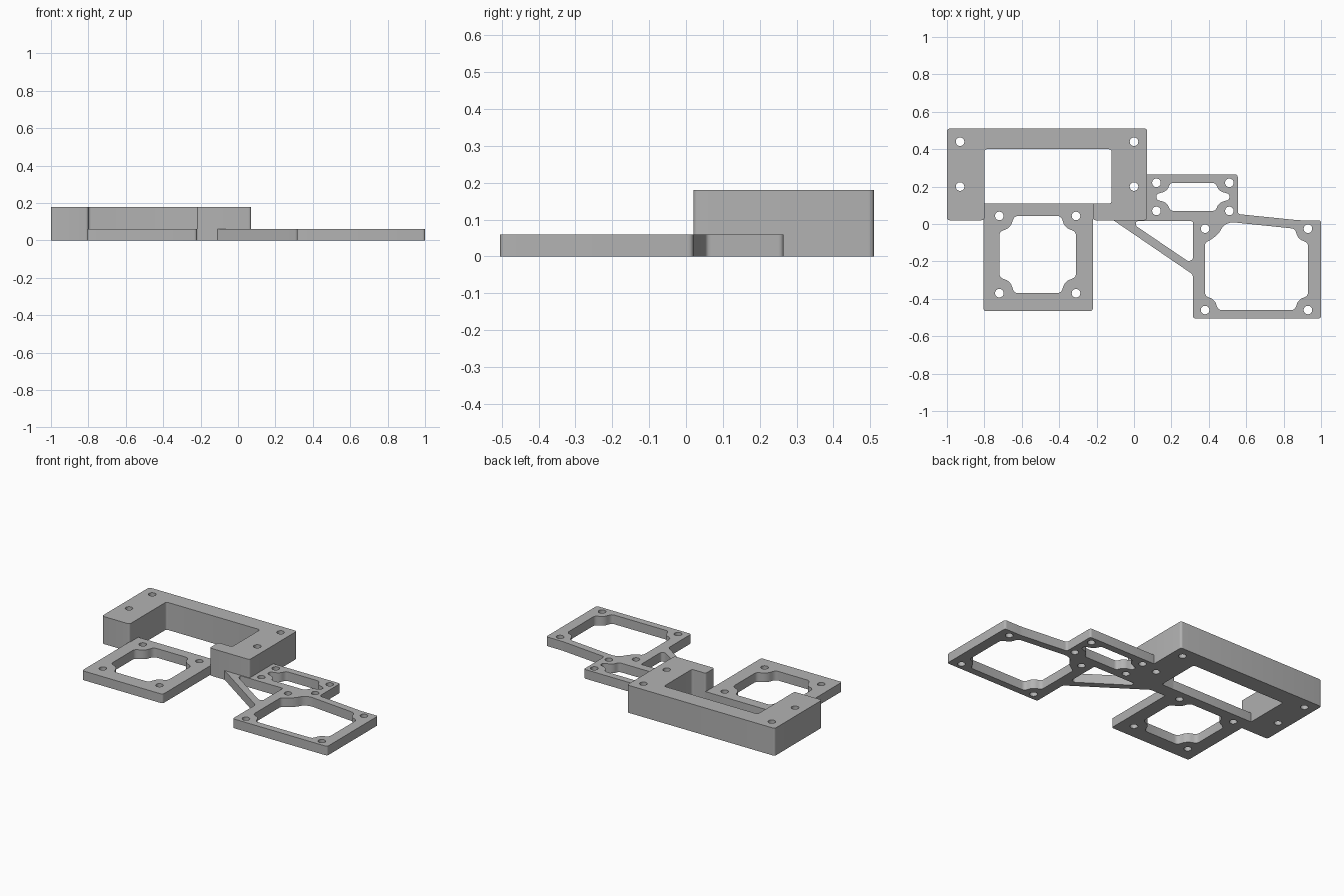
import bpy, bmesh
from math import cos, sin, tau
from mathutils import Vector

if "Cube" in bpy.data.objects:
    bpy.data.objects.remove(bpy.data.objects["Cube"], do_unlink=True)

grey = bpy.data.materials.new("plain_grey")
grey.use_nodes = True
grey.diffuse_color = (0.45, 0.45, 0.45, 1)
grey.node_tree.nodes["Principled BSDF"].inputs["Base Color"].default_value = grey.diffuse_color

THIN, TALL, HOLE = 0.06, 0.18, 0.023


def rounded(points, r=0.015, steps=5):
    """Round every corner of a closed polygon."""
    pts = [Vector(p) for p in points]
    out = []
    for i, p in enumerate(pts):
        a, b = pts[i - 1] - p, pts[(i + 1) % len(pts)] - p
        t = min(r, 0.45 * a.length, 0.45 * b.length)
        s, e = p + a.normalized() * t, p + b.normalized() * t
        for k in range(steps):
            u = k / (steps - 1)
            out.append(s * (1 - u) ** 2 + p * 2 * u * (1 - u) + e * u * u)
    return out


def circle(x, y, r=HOLE, n=24):
    return [(x + r * cos(tau * k / n), y + r * sin(tau * k / n)) for k in range(n)]


def grid(xs, ys):
    return [circle(x, y) for x in xs for y in ys]


def boss_corner(x, y, sx, sy, w, h):
    """Opening outline round a screw boss, from the side wall to the end wall."""
    return [(x, y + sy * h), (x + sx * w * 0.56, y + sy * h * 0.8),
            (x + sx * w * 0.8, y + sy * h * 0.56), (x + sx * w, y)]


def boss_opening(x0, x1, y0, y1, w=0.08, h=0.085):
    return (boss_corner(x0, y0, 1, 1, w, h) + boss_corner(x1, y0, -1, 1, w, h)[::-1]
            + boss_corner(x1, y1, -1, -1, w, h) + boss_corner(x0, y1, 1, -1, w, h)[::-1])


def plate(name, loops, height):
    """Extrude an outline with holes up from the ground."""
    curve = bpy.data.curves.new(name, "CURVE")
    curve.dimensions, curve.fill_mode = "2D", "BOTH"
    curve.extrude = height / 2
    for loop in loops:
        spline = curve.splines.new("POLY")
        spline.points.add(len(loop) - 1)
        spline.use_cyclic_u = True
        for point, (x, y) in zip(spline.points, loop):
            point.co = (x, y, 0, 1)
    helper = bpy.data.objects.new(name + "_profile", curve)
    bpy.context.collection.objects.link(helper)
    deps = bpy.context.evaluated_depsgraph_get()
    mesh = bpy.data.meshes.new_from_object(helper.evaluated_get(deps))
    bpy.data.objects.remove(helper, do_unlink=True)

    bm = bmesh.new()
    bm.from_mesh(mesh)
    bmesh.ops.remove_doubles(bm, verts=bm.verts, dist=0.0001)
    bmesh.ops.translate(bm, verts=bm.verts, vec=(0, 0, height / 2))
    bmesh.ops.recalc_face_normals(bm, faces=bm.faces)
    bm.to_mesh(mesh)
    bm.free()
    mesh.materials.clear()
    mesh.materials.append(grey)
    obj = bpy.data.objects.new(name, mesh)
    bpy.context.collection.objects.link(obj)
    bpy.ops.object.select_all(action="DESELECT")
    obj.select_set(True)
    bpy.context.view_layer.objects.active = obj
    bpy.ops.object.shade_smooth_by_angle(angle=0.6)
    return obj


# Tall C-shaped mounting block
block = rounded([(-1, 0.02), (-0.8, 0.02), (-0.8, 0.4), (-0.12, 0.4), (-0.12, 0.11),
                 (-0.22, 0.11), (-0.22, 0.02), (0.07, 0.02), (0.07, 0.51), (-1, 0.51)])
plate("tall_block", [block] + grid((-0.93, 0), (0.2, 0.44)), TALL)

# Square frame bridging the front of the block
square = rounded([(-0.805, -0.465), (-0.22, -0.465), (-0.22, 0.03), (-0.2, 0.03),
                  (-0.2, 0.11), (-0.82, 0.11), (-0.82, 0.03), (-0.805, 0.03)])
plate("square_frame", [square, rounded(boss_opening(-0.72, -0.31, -0.37, 0.043), 0.03)]
      + grid((-0.72, -0.31), (-0.37, 0.043)), THIN)

# Side arm: small frame, large frame and diagonal strut in one plate
arm = rounded([(0.05, 0.265), (0.555, 0.265), (0.555, 0.053), (0.88, 0.02), (1, 0.02),
               (1, -0.505), (0.315, -0.505), (0.315, -0.27), (-0.125, 0.03), (0.05, 0.03)])
small_opening = rounded(boss_opening(0.12, 0.51, 0.07, 0.22, 0.075, 0.06), 0.02)
strut_gap = rounded([(0.01, 0.015), (0.01, -0.01), (0.29, -0.2), (0.315, -0.19), (0.315, 0.015)], 0.01)

# Large opening has a sloped upper edge
large = (boss_corner(0.38, -0.46, 1, 1, 0.07, 0.075)
         + boss_corner(0.93, -0.46, -1, 1, 0.07, 0.075)[::-1]
         + boss_corner(0.93, -0.025, -1, -1, 0.07, 0.075)
         + [(0.52, 0.01), (0.48, -0.005), (0.45, -0.055), (0.41, -0.085), (0.38, -0.1)])
plate("side_arm", [arm, small_opening, strut_gap, rounded(large, 0.03)]
      + grid((0.12, 0.51), (0.07, 0.22)) + grid((0.38, 0.93), (-0.46, -0.025)), THIN)
